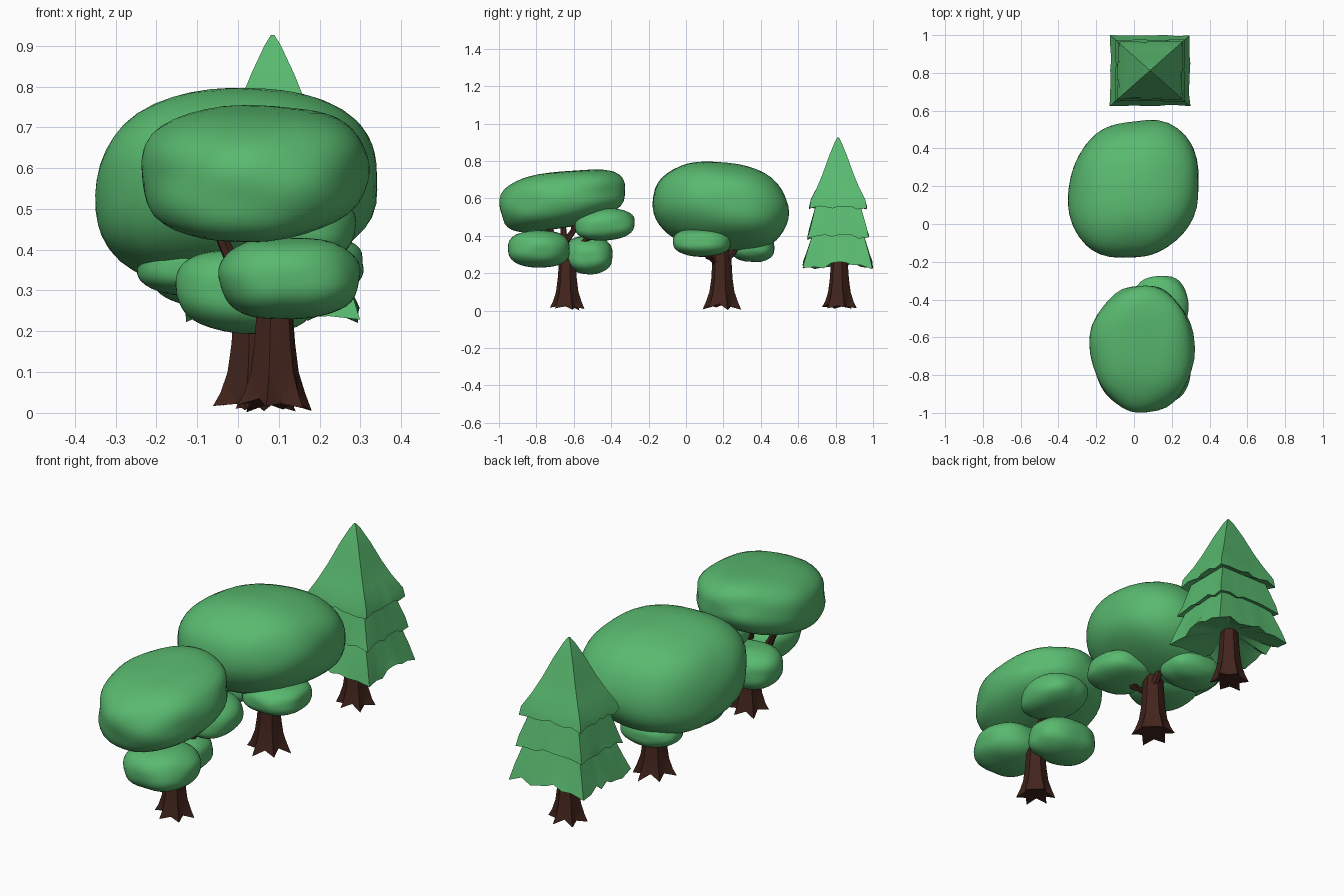
import bpy, bmesh, random
from math import sin, cos, pi, tau
from mathutils import Vector, noise

if "Cube" in bpy.data.objects:
    bpy.data.objects.remove(bpy.data.objects["Cube"])

random.seed(4)

def material(name, col):
    m = bpy.data.materials.new(name)
    m.diffuse_color = col
    m.use_nodes = True
    m.node_tree.nodes["Principled BSDF"].inputs["Base Color"].default_value = m.diffuse_color
    return m

GREEN = material("leaf_green", (0.10, 0.49, 0.16, 1))
BROWN = material("bark_brown", (0.055, 0.018, 0.012, 1))

def finish(name, bm, mat, angle):
    bmesh.ops.recalc_face_normals(bm, faces=bm.faces[:])
    me = bpy.data.meshes.new(name)
    bm.to_mesh(me)
    bm.free()
    me.materials.append(mat)
    ob = bpy.data.objects.new(name, me)
    bpy.context.collection.objects.link(ob)
    bpy.ops.object.select_all(action='DESELECT')
    ob.select_set(True)
    bpy.context.view_layer.objects.active = ob
    bpy.ops.object.shade_smooth_by_angle(angle=angle)
    return ob

def loft(bm, rings):
    """Skin a list of equally long point rings and cap both ends."""
    vs = [[bm.verts.new(p) for p in ring] for ring in rings]
    n = len(vs[0])
    for a, b in zip(vs, vs[1:]):
        for i in range(n):
            bm.faces.new((a[i], a[(i + 1) % n], b[(i + 1) % n], b[i]))
    bm.faces.new(vs[0][::-1])
    bm.faces.new(vs[-1])

def blob(name, c, r, h=2.2, v=2.5, top=(0, 0), bot=(0, 0), rough=0.05, shear=0):
    """Leaf clump: superellipsoid with sloped top and bottom and soft dents."""
    bm = bmesh.new()
    bmesh.ops.create_icosphere(bm, subdivisions=4, radius=1)
    for vert in bm.verts:
        d = vert.co.normalized()
        f = ((abs(d.x)**h + abs(d.y)**h)**(v / h) + abs(d.z)**v)**(-1 / v)
        p = d * f * (1 + rough * noise.noise(d * 1.5 + Vector(c) * 9))
        x, y, z = (p[i] * r[i] for i in range(3))
        x, y = x + shear * y, y + shear * x
        t = (p.z + 1) / 2
        z += (bot[0] * (1 - t) + top[0] * t) * x + (bot[1] * (1 - t) + top[1] * t) * y
        vert.co = Vector((x, y, z)) + Vector(c)
    return finish(name, bm, GREEN, pi)

def trunk(name, x, y, k, top, roots=6):
    """Tapered trunk with star-shaped root flare."""
    bm = bmesh.new()
    rings = []
    for z, r, amp in [(0.022, .080, .25), (.05, .071, .15), (.10, .060, .08),
                      (.17, .053, .04), (top * .8, .046, .03), (top, .032, .02)]:
        ring = []
        for i in range(roots * 2):
            s = 1 if i % 2 == 0 else -1
            a = tau * i / (roots * 2) + 0.3
            rr = r * k * (1 + s * amp)
            dz = (-.009 * s + random.uniform(-.013, .008)) if z < .03 else 0
            ring.append((x + rr * cos(a), y + rr * sin(a), max(z + dz, 0)))
        rings.append(ring)
    loft(bm, rings)
    return finish(name, bm, BROWN, 0.6)

def branches(name, paths, r0, r1):
    bm = bmesh.new()
    for path in paths:
        pts = [Vector(p) for p in path]
        rings = []
        for j, p in enumerate(pts):
            d = (pts[min(j + 1, len(pts) - 1)] - pts[max(j - 1, 0)]).normalized()
            u = d.orthogonal().normalized()
            w = d.cross(u)
            r = r0 + (r1 - r0) * j / (len(pts) - 1)
            rings.append([p + r * (u * cos(tau * i / 6) + w * sin(tau * i / 6)) for i in range(6)])
        loft(bm, rings)
    return finish(name, bm, BROWN, 0.6)

def pine_tier(name, profile, ragged):
    """Square skirt with drooping corners; profile[1] is the hem."""
    bm = bmesh.new()
    n = 32
    rings = []
    for j, (z, r) in enumerate(profile):
        ring = []
        for i in range(n):
            a = tau * i / n
            ca, sa = cos(a), sin(a)
            f = 1 / max(abs(ca), abs(sa))
            corner = (f - 1) / 0.414
            dz = 0
            if j == 1:
                dz = random.uniform(-ragged, ragged) - .012 * corner
            elif j == 2:
                dz = random.uniform(-ragged, ragged) * .4
            rr = r * f * (1 + (random.uniform(-.02, .02) if j in (1, 2) else 0))
            ring.append((0.085 + 1.13 * rr * ca, 0.813 + rr * sa, z + dz))
        rings.append(ring)
    loft(bm, rings)
    return finish(name, bm, GREEN, 0.7)

# Front tree: trunk, branches, spreading crown and three low clumps
trunk("front_trunk", 0.09, -0.635, 0.95, 0.33)
branches("front_branches", [
    [(.09, -.64, .24), (.085, -.65, .36), (.08, -.60, .43), (.07, -.60, .54)],
    [(.09, -.64, .27), (-.01, -.65, .36), (-.07, -.66, .50)],
    [(.09, -.64, .28), (.12, -.55, .36), (.14, -.47, .44)],
    [(.09, -.64, .29), (.10, -.70, .39), (.10, -.78, .50)],
    [(.09, -.64, .24), (.05, -.54, .32)]], .024, .013)
blob("front_crown", (.043, -.66, .595), (.275, .335, .15), 2.1, 2.9, (.0, .09), (.04, .18), .06)
blob("front_side_clump", (.14, -.435, .462), (.148, .16, .085), 2.4, 2.4, (0, .02), (-.1, .05), .06)
blob("front_low_clump", (.125, -.785, .33), (.172, .165, .10), 2.4, 2.5, (0, 0), (0, 0), .05)
blob("front_rear_clump", (.02, -.52, .297), (.17, .13, .10), 2.4, 2.5, (-.05, 0), (-.05, 0), .05)

# Middle tree: trunk, branches, large rounded crown and small clumps below
trunk("middle_trunk", 0.04, 0.192, 1.06, 0.38)
branches("middle_branches", [
    [(.04, .19, .29), (.05, .20, .38), (.06, .21, .48)],
    [(.05, .20, .26), (.06, .25, .31), (.05, .30, .38)],
    [(.05, .18, .24), (.10, .12, .29), (.14, .09, .35)],
    [(.03, .19, .25), (-.04, .16, .31), (-.09, .13, .36)]], .024, .013)
blob("middle_crown", (0, .185, .555), (.345, .36, .238), 2.4, 2.3, (.02, -.09), (.14, -.10), .04, .05)
blob("middle_right_clump", (.16, .085, .365), (.15, .155, .075), 2.4, 2.4)
blob("middle_back_clump", (-.06, .355, .335), (.15, .118, .075), 2.4, 2.4)
blob("middle_left_clump", (-.09, .11, .36), (.16, .16, .075), 2.4, 2.4)

# Back tree: square tiered pine
trunk("pine_trunk", 0.085, 0.82, 0.95, 0.34)
pine_tier("pine_lower_tier", [(.29, .05), (.245, .186), (.30, .168), (.42, .133), (.45, .07)], .018)
pine_tier("pine_middle_tier", [(.44, .05), (.400, .163), (.44, .152), (.56, .120), (.59, .06)], .010)
pine_tier("pine_upper_tier", [(.60, .05), (.555, .152), (.59, .144), (.66, .112), (.73, .083),
                              (.83, .047), (.90, .018), (.926, .004)], .010)
